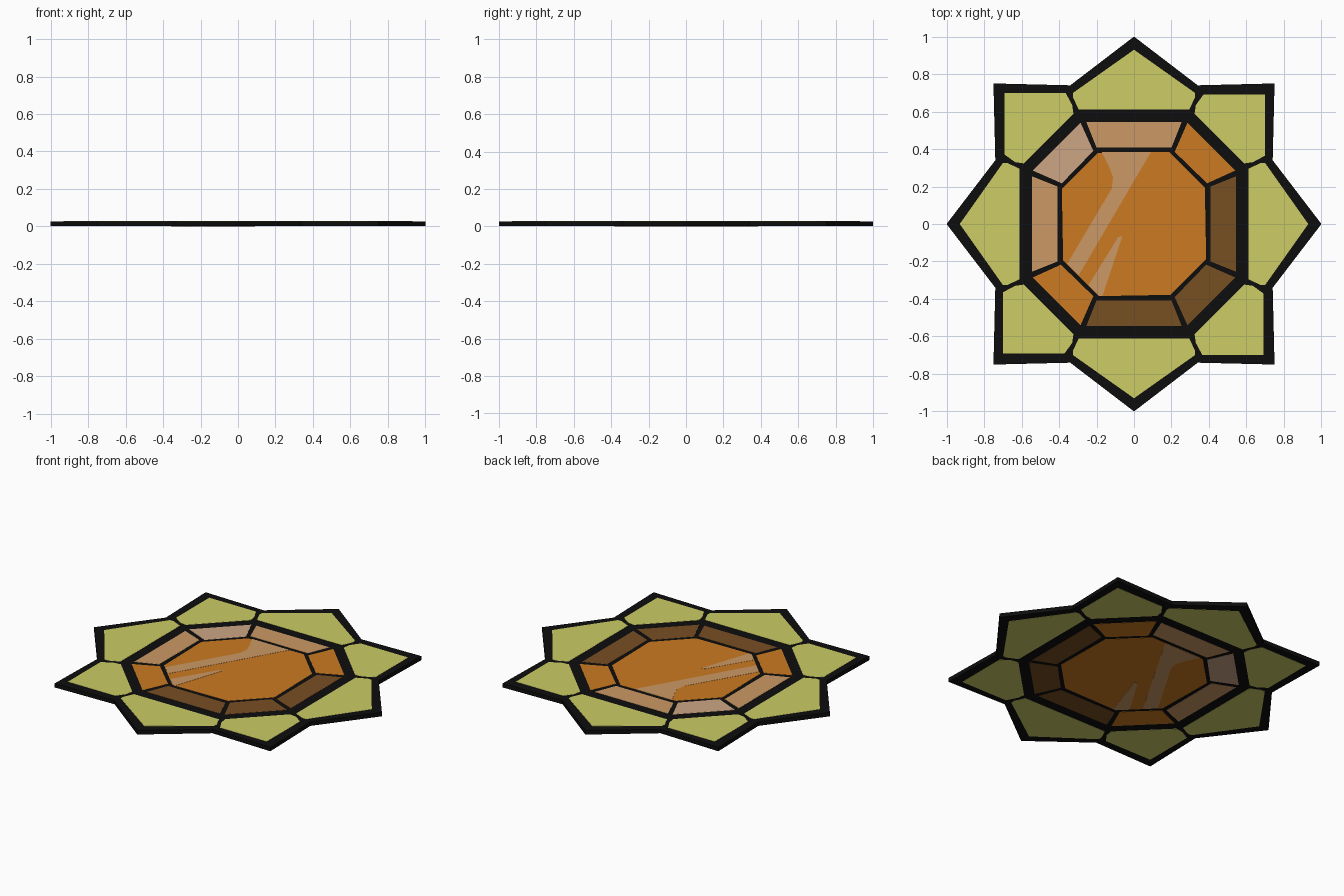
import bpy, bmesh, math

if "Cube" in bpy.data.objects:
    bpy.data.objects.remove(bpy.data.objects["Cube"])

TOP = 0.029  # overall thickness


def material(name, hex_rgb):
    lin = []
    for i in (0, 2, 4):
        c = int(hex_rgb[i:i + 2], 16) / 255
        lin.append(c / 12.92 if c <= 0.04045 else ((c + 0.055) / 1.055) ** 2.4)
    m = bpy.data.materials.new(name)
    m.diffuse_color = (*lin, 1)
    m.use_nodes = True
    m.node_tree.nodes["Principled BSDF"].inputs["Base Color"].default_value = m.diffuse_color
    return m


BLACK = material("black_lead", "0D0D0D")
GREEN = material("yellow_green", "CCCC66")
ORANGE = material("orange", "CC7A22")
BROWN = material("brown", "774E22")
TAN = material("tan", "CC9966")
PALE = material("pale_tan", "CCA685")


def rotate(points, quarter):
    c, s = [(1, 0), (0, 1), (-1, 0), (0, -1)][quarter % 4]
    return [(x * c - y * s, x * s + y * c) for x, y in points]


def slab(name, points, mat, inset):
    """Extrude a flat outline, set back by inset from both outer faces."""
    bm = bmesh.new()
    face = bm.faces.new([bm.verts.new((x, y, inset)) for x, y in points])
    ext = bmesh.ops.extrude_face_region(bm, geom=[face])
    for v in ext["geom"]:
        if isinstance(v, bmesh.types.BMVert):
            v.co.z = TOP - inset
    bmesh.ops.recalc_face_normals(bm, faces=bm.faces)
    me = bpy.data.meshes.new(name)
    bm.to_mesh(me)
    bm.free()
    me.materials.append(mat)
    ob = bpy.data.objects.new(name, me)
    bpy.context.collection.objects.link(ob)
    return ob


# Dark star-shaped frame
quarter = [(1, 0), (0.74, 0.34), (0.75, 0.75), (0.34, 0.74)]
star = [p for q in range(4) for p in rotate(quarter, q)]
slab("star_frame", star, BLACK, 0.002)

# Green petals: pointed ones on the axes, square ones on the diagonals
half = [(0.70, 0.325), (0.675, 0.325), (0.61, 0.295)]
pointed = [(0.93, 0)] + half + [(x, -y) for x, y in reversed(half)]
square = [(0.70, 0.69), (0.37, 0.69), (0.33, 0.635), (0.323, 0.588),
          (0.588, 0.323), (0.635, 0.33), (0.70, 0.365)]
for q in range(4):
    slab(f"pointed_petal_{q}", rotate(pointed, q), GREEN, 0.001)
    slab(f"square_petal_{q}", rotate(square, q), GREEN, 0.001)

# Bevel facets round the gem, listed anticlockwise from the right
side = [(0.545, 0.255), (0.408, 0.20), (0.408, -0.20), (0.545, -0.255)]
diagonal = [(0.285, 0.54), (0.54, 0.285), (0.39, 0.217), (0.217, 0.385)]
for q, (a, b) in enumerate([(BROWN, ORANGE), (TAN, PALE), (TAN, ORANGE), (BROWN, BROWN)]):
    slab(f"side_facet_{q}", rotate(side, q), a, 0.001)
    slab(f"corner_facet_{q}", rotate(diagonal, q), b, 0.001)

# Central octagonal gem
corner = [(0.378, 0.195), (0.187, 0.385)]
slab("gem_table", [p for q in range(4) for p in rotate(corner, q)], ORANGE, 0.001)

# Glint streaks
slab("long_glint", [(0.09, 0.384), (-0.172, 0.384), (-0.135, 0.31), (-0.112, 0.25),
                    (-0.118, 0.19), (-0.357, -0.213), (-0.295, -0.274)], TAN, 0)
slab("short_glint", [(-0.062, -0.065), (-0.085, -0.07), (-0.115, -0.12),
                     (-0.243, -0.327), (-0.187, -0.383), (-0.168, -0.383)], TAN, 0)
